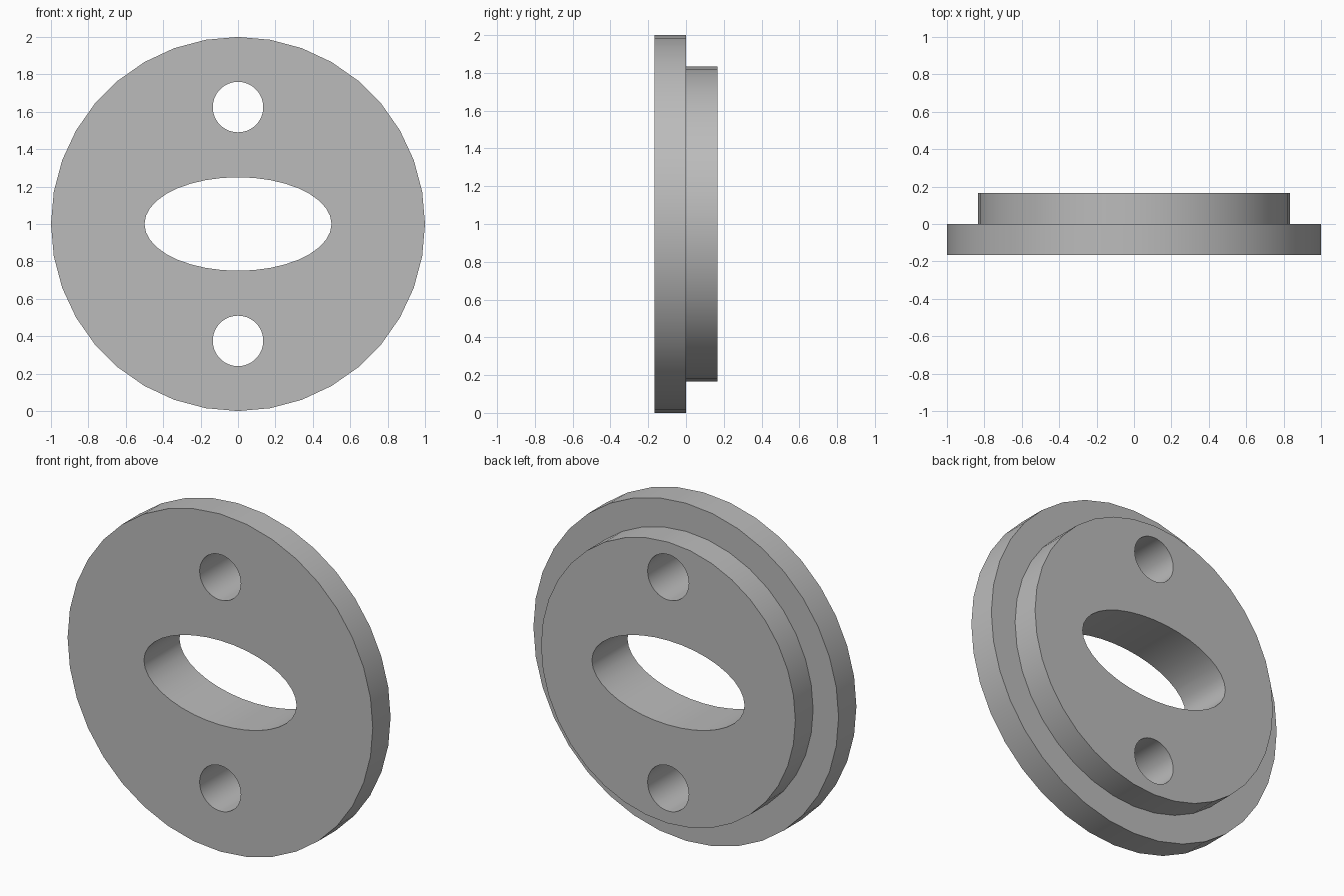
import bpy, bmesh, math

cube = bpy.data.objects.get("Cube")
if cube:
    bpy.data.objects.remove(cube, do_unlink=True)

SIDES = 36
HALF = 1 / 6          # thickness of each of the two steps
CENTRE = 1.0          # height of the disc axis

grey = bpy.data.materials.new("plain_grey")
grey.use_nodes = True
colour = (0.5, 0.5, 0.5, 1)
grey.diffuse_color = colour
grey.node_tree.nodes["Principled BSDF"].inputs["Base Color"].default_value = colour


def stepped_solid(name, rings, z):
    """Closed solid along y; each ring is (half width, half height, y)."""
    bm = bmesh.new()
    loops = []
    for rx, rz, y in rings:
        angles = [math.tau * i / SIDES for i in range(SIDES)]
        loops.append([bm.verts.new((rx * math.cos(a), y, z + rz * math.sin(a)))
                      for a in angles])
    for low, high in zip(loops, loops[1:]):
        for i in range(SIDES):
            j = (i + 1) % SIDES
            bm.faces.new((low[i], low[j], high[j], high[i]))
    bm.faces.new(loops[0])
    bm.faces.new(loops[-1])
    bmesh.ops.recalc_face_normals(bm, faces=bm.faces)
    mesh = bpy.data.meshes.new(name)
    bm.to_mesh(mesh)
    bm.free()
    obj = bpy.data.objects.new(name, mesh)
    bpy.context.collection.objects.link(obj)
    mesh.materials.append(grey)
    return obj


# Wide front flange with a narrower raised disc behind it
body = stepped_solid("stepped_flange", [
    (1, 1, -HALF), (1, 1, 0), (5 / 6, 5 / 6, 0), (5 / 6, 5 / 6, HALF)], CENTRE)

# Oval centre opening and two round bolt holes
holes = [("oval_opening_cutter", 0.5, 0.25, 0),
         ("upper_hole_cutter", 0.135, 0.135, 0.625),
         ("lower_hole_cutter", 0.135, 0.135, -0.625)]
bpy.context.view_layer.objects.active = body
for name, rx, rz, offset in holes:
    cutter = stepped_solid(name, [(rx, rz, -0.5), (rx, rz, 0.5)], CENTRE + offset)
    cutter.hide_render = True
    cut = body.modifiers.new(name, "BOOLEAN")
    cut.operation = "DIFFERENCE"
    cut.solver = "EXACT"
    cut.object = cutter
    bpy.ops.object.modifier_apply(modifier=cut.name)
    bpy.data.objects.remove(cutter, do_unlink=True)

# Smooth walls with crisp rims
bpy.ops.object.select_all(action="DESELECT")
body.select_set(True)
bpy.ops.object.shade_smooth_by_angle(angle=math.radians(30))
